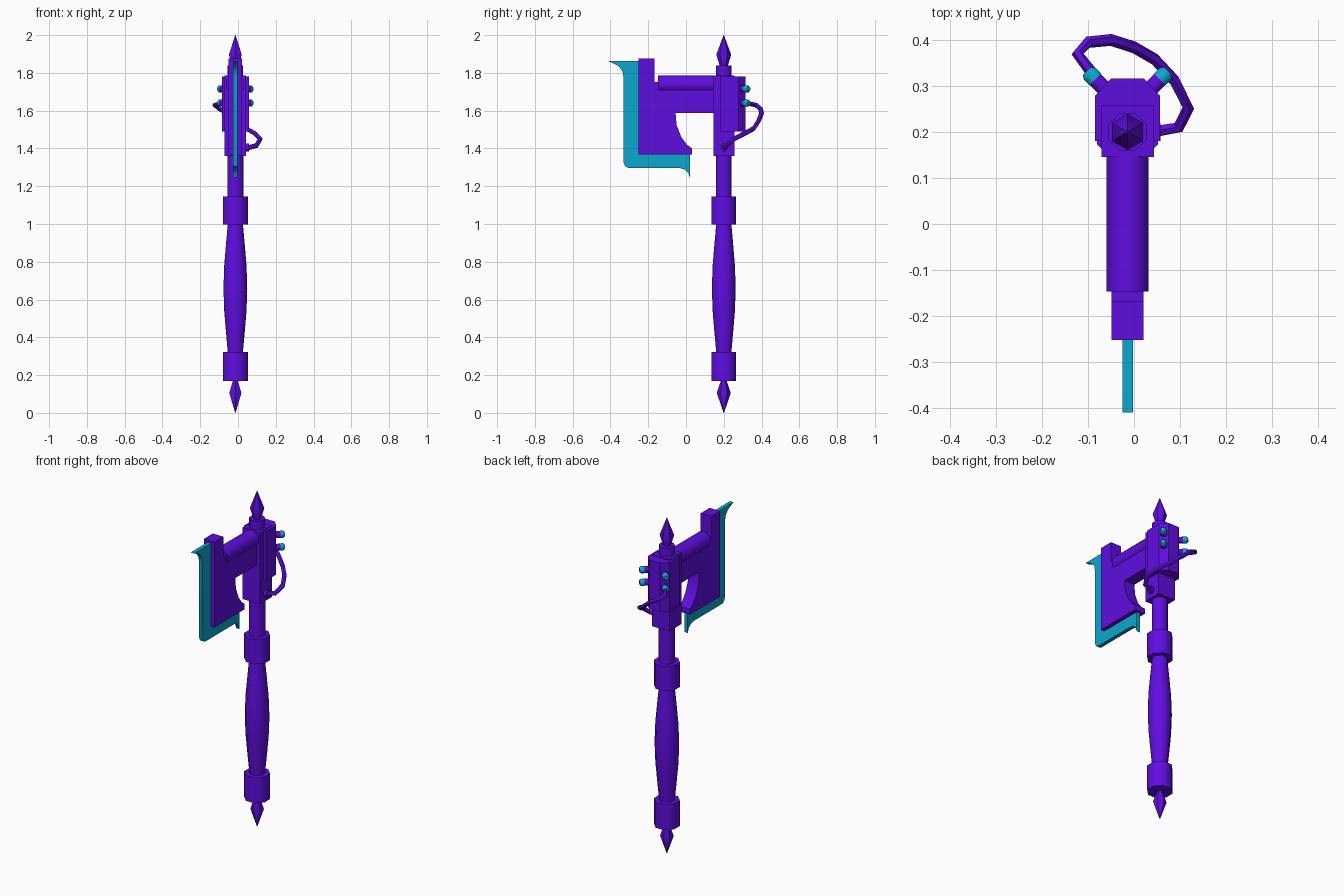
import bpy, bmesh, math
from mathutils import Vector

cube = bpy.data.objects.get("Cube")
if cube:
    bpy.data.objects.remove(cube, do_unlink=True)

CX, CY = -0.014, 0.2   # axis of the handle


def material(name, color):
    m = bpy.data.materials.new(name)
    m.use_nodes = True
    m.diffuse_color = color
    m.node_tree.nodes["Principled BSDF"].inputs["Base Color"].default_value = color
    return m


PURPLE = material("purple metal", (0.114, 0.004, 0.74, 1))
TEAL = material("teal edge", (0.004, 0.38, 0.62, 1))


def finish(name, bm, mat, angle=30):
    bmesh.ops.recalc_face_normals(bm, faces=bm.faces)
    me = bpy.data.meshes.new(name)
    bm.to_mesh(me)
    bm.free()
    me.materials.append(mat)
    ob = bpy.data.objects.new(name, me)
    bpy.context.collection.objects.link(ob)
    bpy.ops.object.select_all(action='DESELECT')
    ob.select_set(True)
    bpy.context.view_layer.objects.active = ob
    bpy.ops.object.shade_smooth_by_angle(angle=math.radians(angle))
    return ob


def turned(name, profile, mat=PURPLE, sides=8, origin=(CX, CY, 0), axis=(0, 0, 1), angle=50):
    """Lathe (radius to flat, height) pairs around an axis."""
    bm = bmesh.new()
    rot = Vector((0, 0, 1)).rotation_difference(Vector(axis))
    rings = []
    for r, h in profile:
        r /= math.cos(math.pi / sides)
        turns = [(i + 0.5) * math.tau / sides for i in range(sides)]
        rings.append([bm.verts.new(Vector(origin) + rot @ Vector((r * math.cos(t), r * math.sin(t), h)))
                      for t in turns])
    for a, b in zip(rings, rings[1:]):
        for i in range(sides):
            j = (i + 1) % sides
            bm.faces.new((a[i], a[j], b[j], b[i]))
    bm.faces.new(rings[0])
    bm.faces.new(rings[-1])
    return finish(name, bm, mat, angle)


def extruded(name, outline, offset, mat=PURPLE):
    """Fill an outline of 3D points and push it along the offset."""
    bm = bmesh.new()
    face = bm.faces.new([bm.verts.new(p) for p in outline])
    out = bmesh.ops.extrude_face_region(bm, geom=[face])
    bmesh.ops.translate(bm, vec=offset, verts=[v for v in out["geom"] if isinstance(v, bmesh.types.BMVert)])
    return finish(name, bm, mat)


def plate(name, yz, thick, mat):
    return extruded(name, [(CX - thick / 2, y, z) for y, z in yz], (thick, 0, 0), mat)


def column(name, xy, z0, z1):
    return extruded(name, [(x, y, z0) for x, y in xy], (0, 0, z1 - z0))


# Handle
turned("bottom_spike", [(0.001, 0), (0.032, 0.105), (0.012, 0.175)], sides=6)
turned("pommel", [(0.066, 0.17), (0.066, 0.322)])
turned("grip", [(0.04, 0.32), (0.049, 0.42), (0.059, 0.54), (0.063, 0.66),
                (0.059, 0.78), (0.049, 0.9), (0.04, 1.0)])
turned("upper_collar", [(0.066, 0.998), (0.066, 1.146)])
turned("shaft", [(0.042, 1.14), (0.042, 1.37)])

# Head housing
column("head_core", [(CX - 0.057, 0.146), (CX + 0.057, 0.146), (CX + 0.057, 0.258), (CX - 0.057, 0.258)],
       1.36, 1.787)
half = [(0.071, 0.18), (0.071, 0.278), (0.036, 0.316)]
column("head_block", [(CX + x, y) for x, y in half] + [(CX - x, y) for x, y in reversed(half)],
       1.49, 1.782)
turned("head_cap", [(0.041, 1.78), (0.041, 1.838)])
turned("top_spike", [(0.017, 1.83), (0.034, 1.897), (0.001, 2.0)], sides=6)

# Studs on the chamfered back corners
for side, label in ((1, "left"), (-1, "right")):
    for z, level in ((1.715, "upper"), (1.64, "lower")):
        base = (CX + side * 0.046, 0.29, z)
        out = (side, 1, 0)
        turned(f"{label}_{level}_stud", [(0.017, 0), (0.017, 0.035)], PURPLE, 8, base, out)
        turned(f"{label}_{level}_stud_tip", [(0.018, 0.034), (0.018, 0.052), (0.012, 0.06)],
               TEAL, 8, base, out)
turned("cable_port", [(0.02, 0), (0.02, 0.02)], PURPLE, 8, (CX + 0.052, CY, 1.405), (1, 0, 0))

# Cable from the lower right stud around the back to the port
path = [(-0.085, 0.32, 1.64), (-0.123, 0.37, 1.63), (-0.1, 0.395, 1.61), (-0.05, 0.4, 1.585),
        (0, 0.384, 1.545), (0.045, 0.358, 1.505), (0.088, 0.312, 1.48), (0.118, 0.252, 1.45),
        (0.097, 0.21, 1.415), (0.04, 0.2, 1.4)]
cu = bpy.data.curves.new("cable", 'CURVE')
cu.dimensions = '3D'
cu.bevel_depth = 0.013
cu.bevel_resolution = 1
cu.use_fill_caps = True
sp = cu.splines.new('POLY')
sp.points.add(len(path) - 1)
for p, co in zip(sp.points, path):
    p.co = (*co, 1)
cu.materials.append(PURPLE)
cable = bpy.data.objects.new("cable", cu)
bpy.context.collection.objects.link(cable)
bpy.ops.object.select_all(action='DESELECT')
cable.select_set(True)
bpy.context.view_layer.objects.active = cable
bpy.ops.object.convert(target='MESH')
bpy.ops.object.shade_smooth_by_angle(angle=math.radians(50))

# Arm, blade body and cutting edge
turned("arm_bar", [(0.046, -0.147), (0.046, 0.15)], PURPLE, 8, (CX, 0, 1.739), (0, 1, 0))
plate("blade_body", [(-0.252, 1.367), (-0.252, 1.876), (-0.168, 1.876), (-0.168, 1.752), (-0.14, 1.752),
                     (0.15, 1.74), (0.15, 1.587), (-0.055, 1.587), (-0.05, 1.525), (-0.025, 1.46),
                     (0.005, 1.42), (0.032, 1.4), (0.032, 1.367)], 0.07, PURPLE)
plate("blade_edge", [(-0.41, 1.862), (-0.24, 1.862), (-0.24, 1.38), (0.02, 1.38), (0.02, 1.247),
                     (0.012, 1.27), (-0.005, 1.288), (-0.035, 1.297), (-0.305, 1.297), (-0.322, 1.305),
                     (-0.33, 1.325), (-0.33, 1.775), (-0.337, 1.81), (-0.357, 1.836), (-0.385, 1.85)],
      0.023, TEAL)
